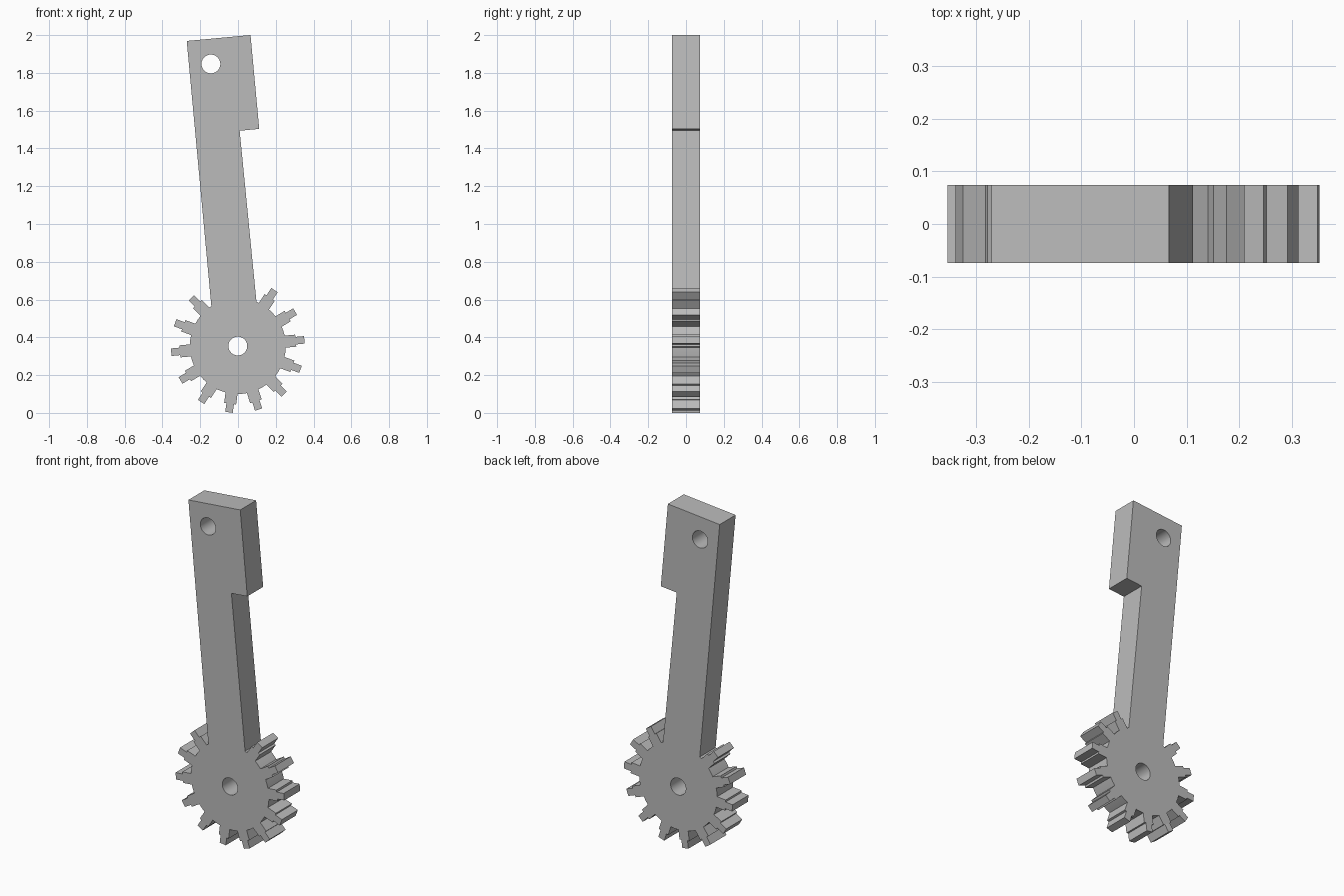
import bpy
from math import sin, cos, pi, radians, sqrt

cube = bpy.data.objects.get("Cube")
if cube:
    bpy.data.objects.remove(cube, do_unlink=True)

THICK = 0.148
ROOT, STEP, TIP = 0.254, 0.308, 0.354       # gear radii
BASE_HALF, TIP_HALF = 0.032, 0.02           # tooth half widths
ARM_HALF, ARM_TOP, NOTCH, HEAD = 0.12, 1.633, 1.134, 0.219
TEETH = 14

grey = bpy.data.materials.new("grey")
grey.use_nodes = True
colour = (0.5, 0.5, 0.5, 1)
grey.diffuse_color = colour
grey.node_tree.nodes["Principled BSDF"].inputs["Base Color"].default_value = colour


def polar(r, a, offset=0.0):
    """Point at radius r along angle a, shifted sideways."""
    return (r * cos(a) - offset * sin(a), r * sin(a) + offset * cos(a))


def circle(cx, cy, r, n=32):
    return [(cx + r * cos(2 * pi * i / n), cy + r * sin(2 * pi * i / n)) for i in range(n)]


# Arm outline with the wider head on one side
foot = sqrt(ROOT ** 2 - ARM_HALF ** 2)
inner = ARM_HALF - 0.005
outline = [(ARM_HALF, foot), (inner, NOTCH), (HEAD, NOTCH), (HEAD, ARM_TOP),
           (-ARM_HALF, ARM_TOP), (-ARM_HALF, foot)]

# Stepped gear teeth, all round except under the arm
pitch = 2 * pi / TEETH
root_along = sqrt(ROOT ** 2 - BASE_HALF ** 2)
for k in range(5, 17):
    a = k * pitch
    half = [(root_along, BASE_HALF), (STEP, BASE_HALF), (STEP, TIP_HALF), (TIP, TIP_HALF)]
    outline += [polar(r, a, -w) for r, w in half]
    outline += [polar(r, a, w) for r, w in reversed(half)]
    if k < 16:
        outline.append(polar(ROOT, a + pitch / 2))

# Filled profile with the two round holes, extruded to thickness
curve = bpy.data.curves.new("geared_arm_profile", 'CURVE')
curve.dimensions = '2D'
curve.fill_mode = 'BOTH'
curve.extrude = THICK / 2
for pts in (outline, circle(0, 0, 0.05), circle(-0.004, 1.5, 0.05)):
    spline = curve.splines.new('POLY')
    spline.points.add(len(pts) - 1)
    for p, (x, y) in zip(spline.points, pts):
        p.co = (x, y, 0, 1)
    spline.use_cyclic_u = True
curve.materials.append(grey)

# Stand it upright, leaning slightly
arm = bpy.data.objects.new("geared_arm", curve)
bpy.context.collection.objects.link(arm)
arm.rotation_euler = (pi / 2, -radians(5.3), 0)
arm.location = (-0.001, 0, TIP)
bpy.ops.object.select_all(action='DESELECT')
arm.select_set(True)
bpy.context.view_layer.objects.active = arm
bpy.ops.object.convert(target='MESH')
bpy.ops.object.shade_smooth_by_angle(angle=radians(20))
